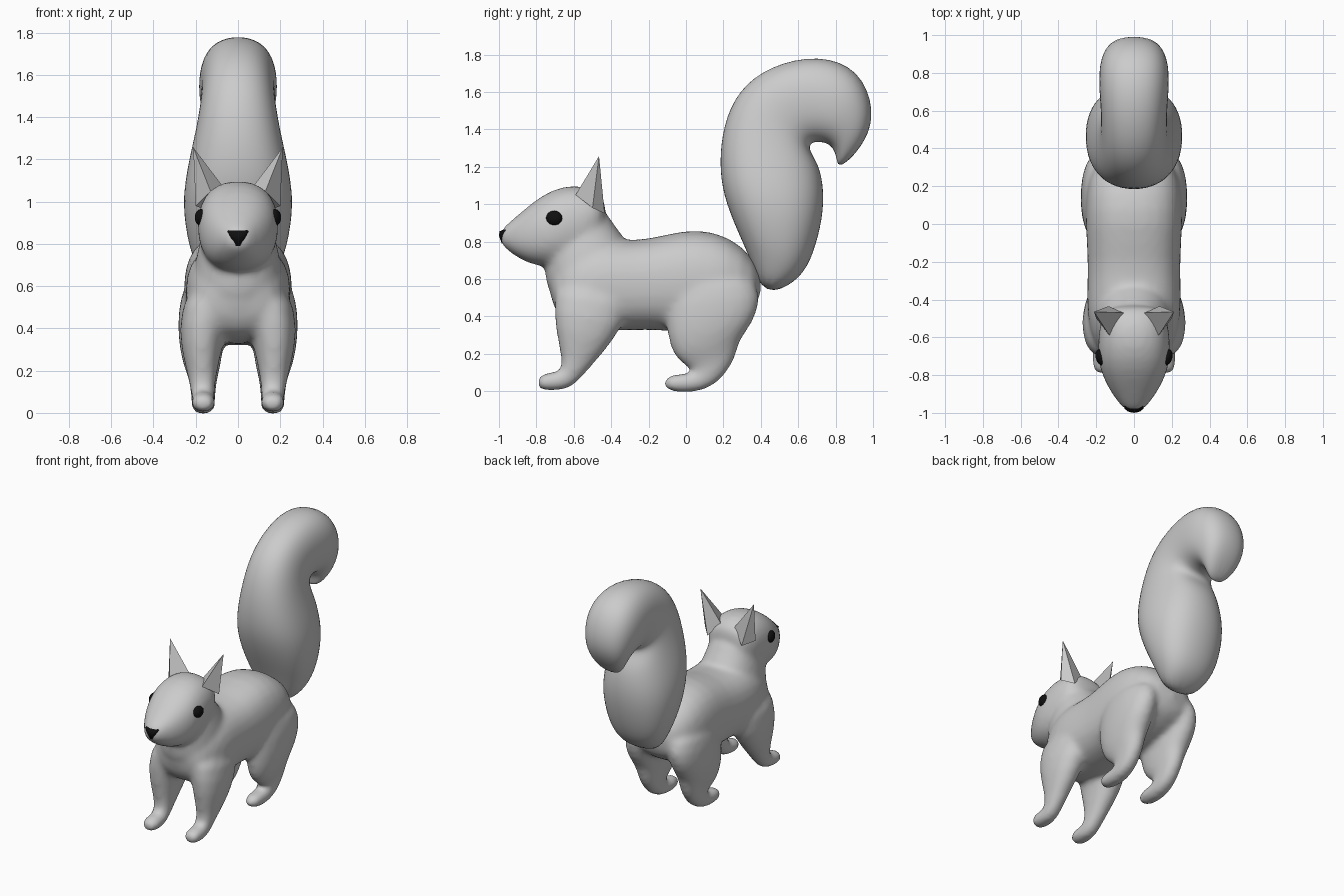
import bpy, bmesh, math
from mathutils import Matrix, Vector

black = bpy.data.materials.new("black")
black.diffuse_color = (0.005, 0.005, 0.005, 1)


def finish(bm, name, smooth=True, mat=None, subdiv=0):
    bmesh.ops.recalc_face_normals(bm, faces=bm.faces)
    me = bpy.data.meshes.new(name)
    bm.to_mesh(me)
    bm.free()
    ob = bpy.data.objects.new(name, me)
    bpy.context.collection.objects.link(ob)
    for p in me.polygons:
        p.use_smooth = smooth
    if mat:
        me.materials.append(mat)
    if subdiv:
        m = ob.modifiers.new("subdivide", 'SUBSURF')
        m.levels = m.render_levels = subdiv
    return ob


def loft(bm, rings, side=1, n=14, power=0.9, grow=1.0):
    """Each ring: side-view edge points (y1, z1), (y2, z2), half width, x centre."""
    loops = []
    for y1, z1, y2, z2, w, cx in rings:
        a, b = Vector((0, y1, z1)), Vector((0, y2, z2))
        mid, u = (a + b) / 2 + Vector((cx * side, 0, 0)), (a - b) / 2 * grow
        loop = []
        for i in range(n):
            t = 2 * math.pi * i / n
            c, s = math.cos(t), math.sin(t)
            c = math.copysign(abs(c) ** power, c)
            s = math.copysign(abs(s) ** power, s)
            loop.append(bm.verts.new(mid + u * c + Vector((w * grow * s, 0, 0))))
        loops.append(loop)
    for p, q in zip(loops, loops[1:]):
        for i in range(n):
            j = (i + 1) % n
            bm.faces.new((p[i], p[j], q[j], q[i]))
    bm.faces.new(loops[0])
    bm.faces.new(loops[-1])


# Body: torso, neck, head and legs blended into one skin
torso = [(-.75, .60, -.71, .44, .13, 0), (-.66, .74, -.64, .345, .215, 0),
         (-.50, .82, -.50, .325, .255, 0), (-.35, .815, -.35, .315, .255, 0),
         (-.20, .815, -.20, .325, .25, 0), (0, .875, -.06, .31, .262, 0),
         (.16, .86, .12, .31, .265, 0), (.31, .785, .27, .36, .235, 0),
         (.42, .62, .395, .45, .13, 0)]
neck = [(-.72, .46, -.28, .58, .21, 0), (-.757, .58, -.29, .80, .215, 0),
        (-.765, .67, -.38, .88, .19, 0), (-.72, .80, -.425, 1.0, .175, 0)]
head = [(-.425, 1.01, -.43, .88, .12, 0), (-.47, 1.08, -.50, .75, .18, 0),
        (-.59, 1.115, -.62, .67, .197, 0), (-.72, 1.085, -.74, .655, .198, 0),
        (-.82, 1.015, -.84, .675, .162, 0), (-.91, .935, -.915, .72, .112, 0),
        (-.97, .885, -.965, .76, .067, 0), (-.995, .855, -.995, .79, .035, 0)]
front_leg = [(-.71, .64, -.22, .58, .13, .125), (-.715, .42, -.34, .33, .116, .172),
             (-.69, .27, -.44, .20, .082, .172), (-.665, .17, -.54, .09, .06, .168),
             (-.67, .11, -.61, .012, .055, .165), (-.71, .102, -.70, 0, .06, .165),
             (-.76, .10, -.76, 0, .06, .165), (-.798, .075, -.798, .015, .04, .165)]
hind_leg = [(-.08, .66, .36, .65, .12, .135), (-.115, .45, .415, .50, .12, .17),
            (-.11, .29, .37, .37, .11, .175), (-.07, .175, .285, .27, .09, .17),
            (.01, .125, .28, .20, .066, .165), (.04, .10, .215, .08, .06, .165),
            (.01, .096, .105, -.008, .06, .165), (-.05, .096, -.05, -.01, .062, .165),
            (-.125, .075, -.125, .008, .04, .165)]
bm = bmesh.new()
loft(bm, torso, power=0.8)
loft(bm, neck)
loft(bm, head, power=0.86)
for side in (1, -1):
    loft(bm, front_leg, side)
    loft(bm, hind_leg, side)
body = finish(bm, "body", subdiv=1)
rm = body.modifiers.new("blend", 'REMESH')
rm.mode = 'VOXEL'
rm.voxel_size = 0.016
rm.use_smooth_shade = True
sm = body.modifiers.new("soften", 'SMOOTH')
sm.factor = 0.5
sm.iterations = 16

# Bushy tail curling backwards
tail = [(.395, .56, .47, .525, .10, 0), (.34, .72, .61, .60, .18, 0),
        (.27, .87, .68, .73, .235, 0), (.20, 1.05, .73, .93, .262, 0),
        (.18, 1.22, .735, 1.08, .24, 0), (.20, 1.42, .71, 1.21, .20, 0),
        (.28, 1.61, .655, 1.29, .175, 0), (.45, 1.74, .665, 1.325, .17, 0),
        (.71, 1.80, .69, 1.335, .182, 0), (.93, 1.72, .73, 1.335, .185, 0),
        (1.01, 1.50, .78, 1.315, .155, 0), (.965, 1.34, .805, 1.26, .115, 0),
        (.86, 1.22, .81, 1.20, .05, 0)]
bm = bmesh.new()
loft(bm, tail, power=0.85, grow=1.035)
finish(bm, "tail", subdiv=2)

# Nose: small inverted triangle
nose = [(-.985, .79, -.955, .79, .013, 0), (-1.0, .83, -.95, .83, .036, 0),
        (-.997, .855, -.94, .86, .052, 0), (-.965, .868, -.94, .872, .045, 0)]
bm = bmesh.new()
loft(bm, nose, n=10)
finish(bm, "nose", mat=black)

for side, label in ((1, "left"), (-1, "right")):
    # Pointed ears with a ridge at the front, sunk into the head
    bm = bmesh.new()
    base = [(.055, -.47, 1.05), (.13, -.59, 1.05), (.20, -.50, .98), (.135, -.435, .95)]
    ring = [bm.verts.new((x * side, y, z)) for x, y, z in base]
    tip = bm.verts.new((.212 * side, -.465, 1.257))
    bm.faces.new(ring)
    for i in range(4):
        bm.faces.new((ring[i], ring[(i + 1) % 4], tip))
    finish(bm, label + "_ear", smooth=False)

    # Eyes set into the sides of the head
    bm = bmesh.new()
    bmesh.ops.create_uvsphere(
        bm, u_segments=16, v_segments=10, radius=1,
        matrix=Matrix.Translation((.175 * side, -.705, .925))
        @ Matrix.Rotation(math.radians(-15 * side), 4, 'Z')
        @ Matrix.Diagonal((.028, .045, .04, 1)))
    finish(bm, label + "_eye", mat=black)
